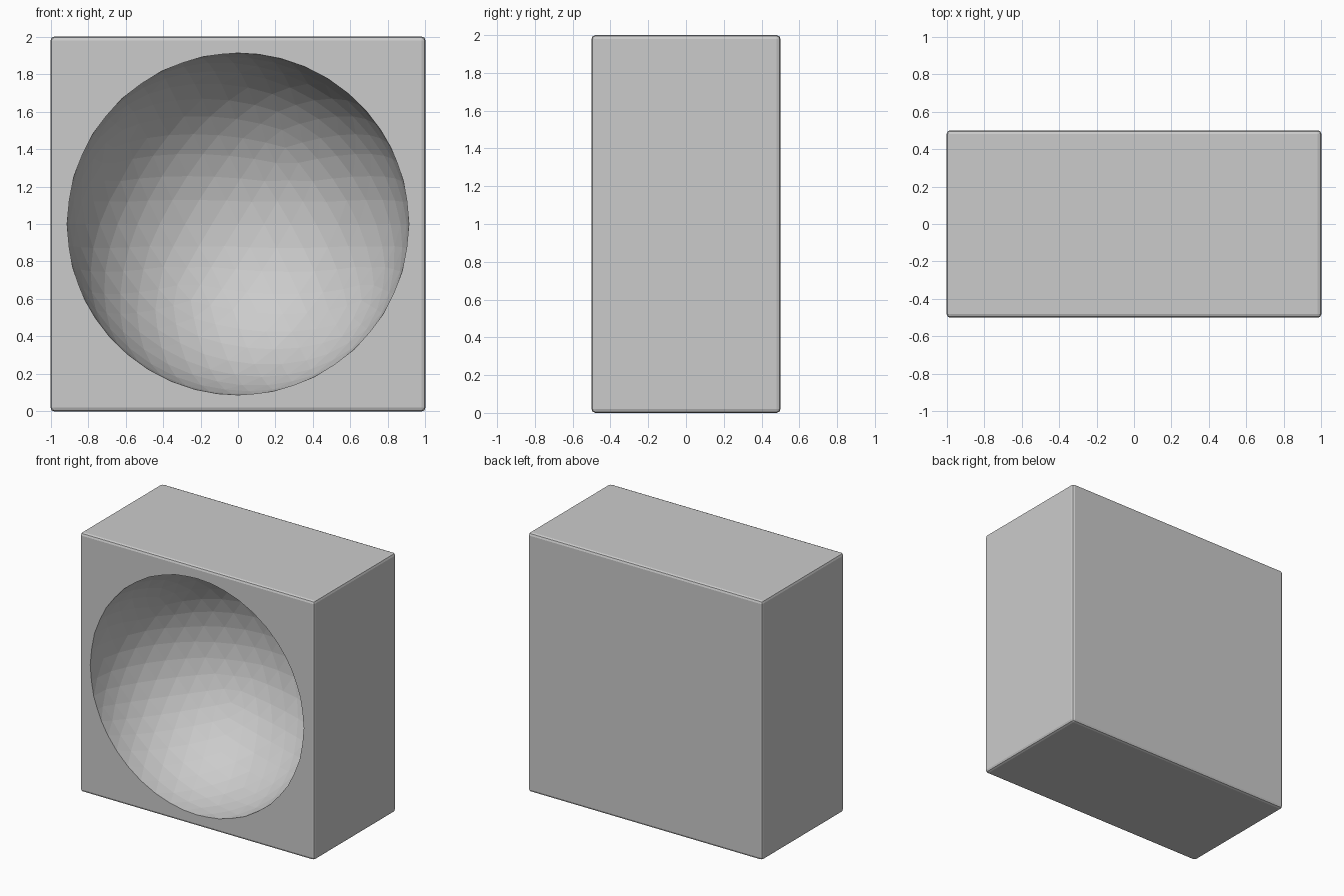
import bpy

if "Cube" in bpy.data.objects:
    bpy.data.objects.remove(bpy.data.objects["Cube"])

# Solid block with softly rounded edges
bpy.ops.mesh.primitive_cube_add(size=1, location=(0, 0, 1))
block = bpy.context.object
block.name = "hollowed_block"
block.scale = (2, 1, 2)
bpy.ops.object.transform_apply(location=False, rotation=False, scale=True)

bevel = block.modifiers.new("edge_rounding", 'BEVEL')
bevel.width = 0.02
bevel.segments = 2

# Faceted sphere centred on the front face, carving a hemispherical bowl
bpy.ops.mesh.primitive_ico_sphere_add(subdivisions=4, radius=0.912, location=(0, -0.5, 1))
cutter = bpy.context.object
cutter.name = "bowl_cutter"
cutter.hide_render = True
cutter.display_type = 'WIRE'

cut = block.modifiers.new("bowl", 'BOOLEAN')
cut.operation = 'DIFFERENCE'
cut.solver = 'EXACT'
cut.object = cutter

# Bake the cut and discard the helper
bpy.ops.object.select_all(action='DESELECT')
bpy.context.view_layer.objects.active = block
block.select_set(True)
for name in ("edge_rounding", "bowl"):
    bpy.ops.object.modifier_apply(modifier=name)
bpy.data.objects.remove(cutter)
